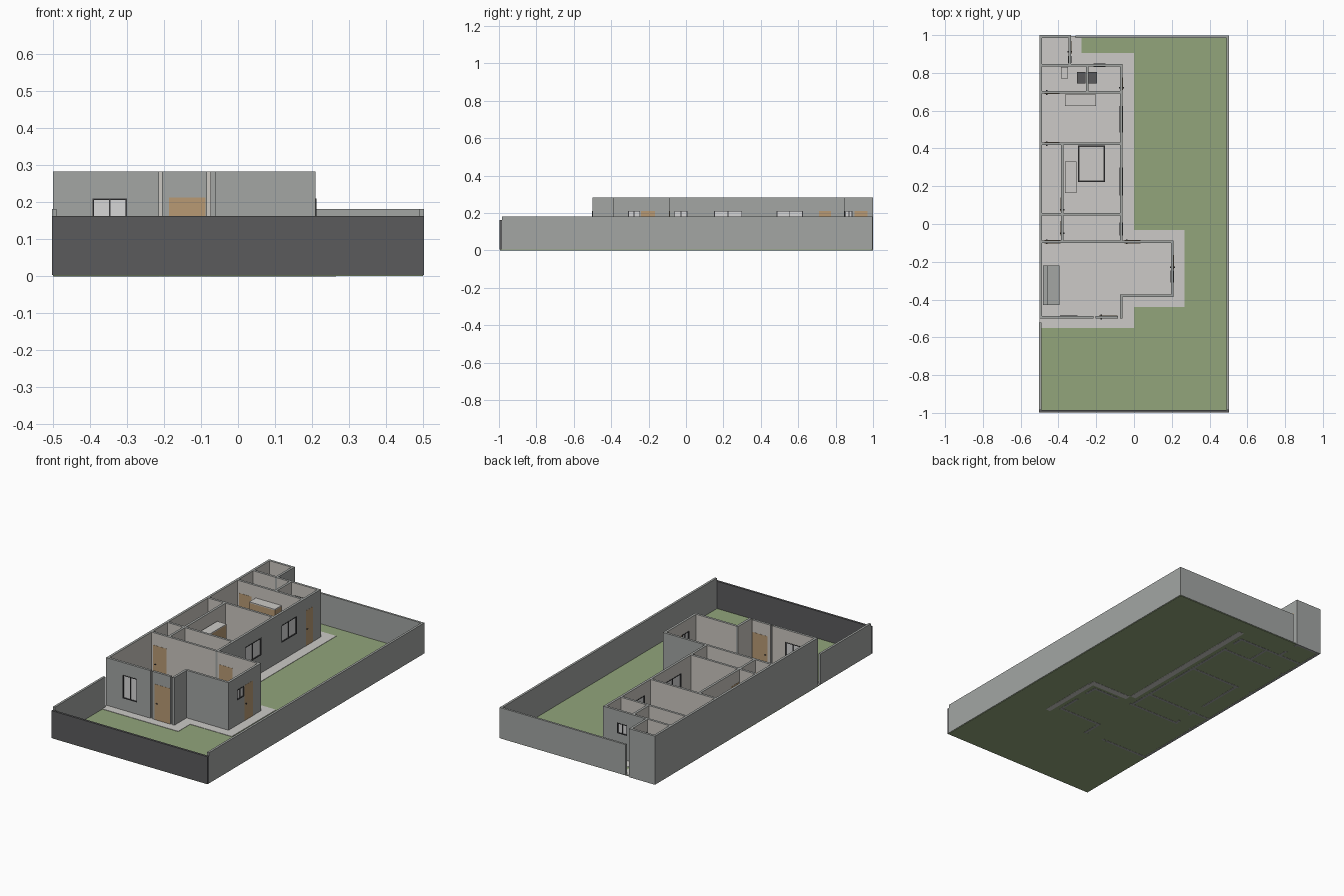
import bpy, bmesh

if "Cube" in bpy.data.objects:
    bpy.data.objects.remove(bpy.data.objects["Cube"])

def material(name, hexcol):
    m = bpy.data.materials.new(name)
    c = [int(hexcol[i:i + 2], 16) / 255 for i in (0, 2, 4)]
    m.diffuse_color = [v / 12.92 if v <= .04045 else ((v + .055) / 1.055) ** 2.4 for v in c] + [1]
    m.use_nodes = True
    m.node_tree.nodes["Principled BSDF"].inputs["Base Color"].default_value = m.diffuse_color
    return m

GREY = material("grey_render", "a3a6a4")
PLASTER = material("light_plaster", "cbc7c1")
DARK = material("charcoal", "5b5b5c")
LAWN = material("lawn_green", "92a57b")
PAVING = material("pale_paving", "cccac7")
WOOD = material("oak_wood", "b99a74")
GLASS = material("pale_glass", "d6d6d6")
FRAME = material("dark_frame", "3c3c3e")

T = 0.014      # wall thickness
H = 0.283      # house wall height
B = 0.182      # boundary wall height
FLOOR = 0.006

def add_box(bm, x0, x1, y0, y1, z0, z1):
    vs = [bm.verts.new((x, y, z)) for z in (z0, z1) for x, y in ((x0, y0), (x1, y0), (x1, y1), (x0, y1))]
    faces = [(3, 2, 1, 0), (4, 5, 6, 7)] + [(i, (i + 1) % 4, (i + 1) % 4 + 4, i + 4) for i in range(4)]
    return [bm.faces.new([vs[i] for i in f]) for f in faces]

def finish(name, bm, mats):
    me = bpy.data.meshes.new(name)
    bm.normal_update()
    bm.to_mesh(me)
    bm.free()
    for m in mats:
        me.materials.append(m)
    ob = bpy.data.objects.new(name, me)
    bpy.context.collection.objects.link(ob)
    return ob

def boxes(name, mat, *dims):
    bm = bmesh.new()
    for d in dims:
        add_box(bm, *d)
    return finish(name, bm, [mat])

def span(axis, a, b, c, t, z0, z1):
    """Box running a..b along an axis, centred at c across it."""
    if axis == "x":
        return (a, b, c - t / 2, c + t / 2, z0, z1)
    return (c - t / 2, c + t / 2, a, b, z0, z1)

def window(name, axis, a, b, c, z0, z1):
    m, f = (a + b) / 2, 0.004
    boxes(name + "_glass", GLASS, span(axis, a, b, c, .004, z0, z1))
    boxes(name + "_frame", FRAME,
          span(axis, a, b, c, T + .003, z0, z0 + f), span(axis, a, b, c, T + .003, z1 - f, z1),
          span(axis, a, a + f, c, T + .003, z0 + f, z1 - f), span(axis, b - f, b, c, T + .003, z0 + f, z1 - f),
          span(axis, m - f / 2, m + f / 2, c, .010, z0 + f, z1 - f))

def door(name, axis, a, b, c, z1):
    boxes(name + "_leaf", WOOD, span(axis, a, b, c, T + .002, FLOOR, z1))
    h = a + (b - a) * .1
    boxes(name + "_handle", FRAME, span(axis, h, h + .008, c, T + .012, .1, .104))

def wall(name, axis, a, b, c, inner=0, openings=()):
    """inner: +1/-1 = which side is plastered, 0 = both. Opening: (start, end, sill, head)."""
    bm = bmesh.new()
    cur, parts = a, []
    for s, e, z0, z1 in sorted(openings):
        parts += [(cur, s, 0, H), (s, e, z1, H)]
        if z0 > 0:
            parts.append((s, e, 0, z0))
        cur = e
    parts.append((cur, b, 0, H))
    for s, e, z0, z1 in parts:
        add_box(bm, *span(axis, s, e, c, T, z0, z1))
    bm.normal_update()
    k = 1 if axis == "x" else 0
    for f in bm.faces:
        n = f.normal[k]
        if (inner == 0 and abs(n) > .5) or n * inner > .5:
            f.material_index = 1
    finish(name, bm, [GREY, PLASTER])
    for i, (s, e, z0, z1) in enumerate(openings):
        if z0 > 0:
            window(f"{name}_window_{i}", axis, s, e, c, z0, z1)
        else:
            door(f"{name}_door_{i}", axis, s, e, c, z1)

# Ground, paving around and under the house
boxes("lawn", LAWN, (-.5, .5, -.995, .995, .001, .004))
boxes("paving", PAVING, (-.5, 0, -.55, .905, .002, FLOOR), (0, .268, -.44, -.032, .002, FLOOR),
      (-.5, -.278, .905, .995, .002, FLOOR))
boxes("paving_footing", PAVING, (-.035, 0, -.03, .9, 0, .002), (0, .26, -.07, -.035, 0, .002),
      (.235, .265, -.44, -.07, 0, .002))

# Boundary walls with side gaps next to the house
boxes("boundary_wall", GREY, (.49, .503, -.985, .998, .004, B), (-.31, .49, .986, .998, .004, B),
      (-.503, -.49, -.985, -.522, .004, B))
boxes("front_boundary_wall", DARK, (-.503, .503, -.998, -.985, .004, .163))

# Outer house walls
wall("left_wall", "y", -.5, 1, -.493, 1)
wall("front_wall", "x", -.486, -.214, -.493, 1, [(-.393, -.300, .075, .211)])
wall("front_entrance_wall", "x", -.205, -.084, -.493, 1, [(-.186, -.088, 0, .213)])
wall("porch_side_wall", "y", -.5, -.373, -.067, -1)
wall("wing_front_wall", "x", -.06, .21, -.38, 1)
wall("wing_side_wall", "y", -.373, -.087, .203, -1, [(-.31, -.245, .15, .211), (-.24, -.165, 0, .211)])
wall("wing_back_wall", "x", -.06, .196, -.094, -1, [(-.05, .035, 0, .211)])
wall("long_side_wall", "y", -.101, .848, -.067, -1,
     [(-.062, .008, .15, .211), (.15, .30, .11, .211), (.485, .625, .11, .211), (.71, .775, 0, .211)])
wall("rear_wall", "x", -.34, -.074, .841, -1, [(-.215, -.15, .15, .211)])
wall("utility_side_wall", "y", .834, .986, -.34, -1, [(.852, .89, .15, .211), (.90, .97, 0, .211)])
wall("utility_back_wall", "x", -.486, -.333, .993, -1)

# Interior partitions
wall("living_partition", "x", -.486, -.074, -.094, 0, [(-.475, -.39, 0, .211)])
wall("bedroom_partition", "x", -.486, -.074, .052, 0)
wall("kitchen_partition", "x", -.486, -.074, .425, 0, [(-.475, -.395, 0, .211)])
wall("bathroom_partition", "x", -.486, -.074, .697, 0, [(-.475, -.395, 0, .211)])
wall("utility_partition", "x", -.486, -.347, .841, 0)
wall("corridor_partition", "y", -.087, .418, -.38, 0, [(-.06, .015, 0, .211), (.065, .14, 0, .211)])
wall("shower_partition", "y", .704, .834, -.247, 0)

# Furniture
boxes("sofa", GREY, (-.455, -.395, -.43, -.22, FLOOR, .045), (-.482, -.455, -.43, -.22, FLOOR, .085))
boxes("bed_base", FRAME, (-.297, -.153, .222, .415, FLOOR, .035))
boxes("bed_mattress", PAVING, (-.291, -.159, .228, .409, .035, .055))
for n, (x0, x1, y0, y1) in {"wardrobe": (-.365, -.305, .165, .33),
                            "kitchen_cabinet": (-.365, -.2, .625, .685)}.items():
    boxes(n + "_body", WOOD, (x0, x1, y0, y1, FLOOR, .208))
    boxes(n + "_top", PAVING, (x0, x1, y0, y1, .208, .214))
boxes("washbasin", PAVING, (-.387, -.35, .77, .83, FLOOR, .085))
boxes("shower_trays", DARK, (-.302, -.257, .743, .805, FLOOR, .02), (-.24, -.195, .743, .805, FLOOR, .02))
